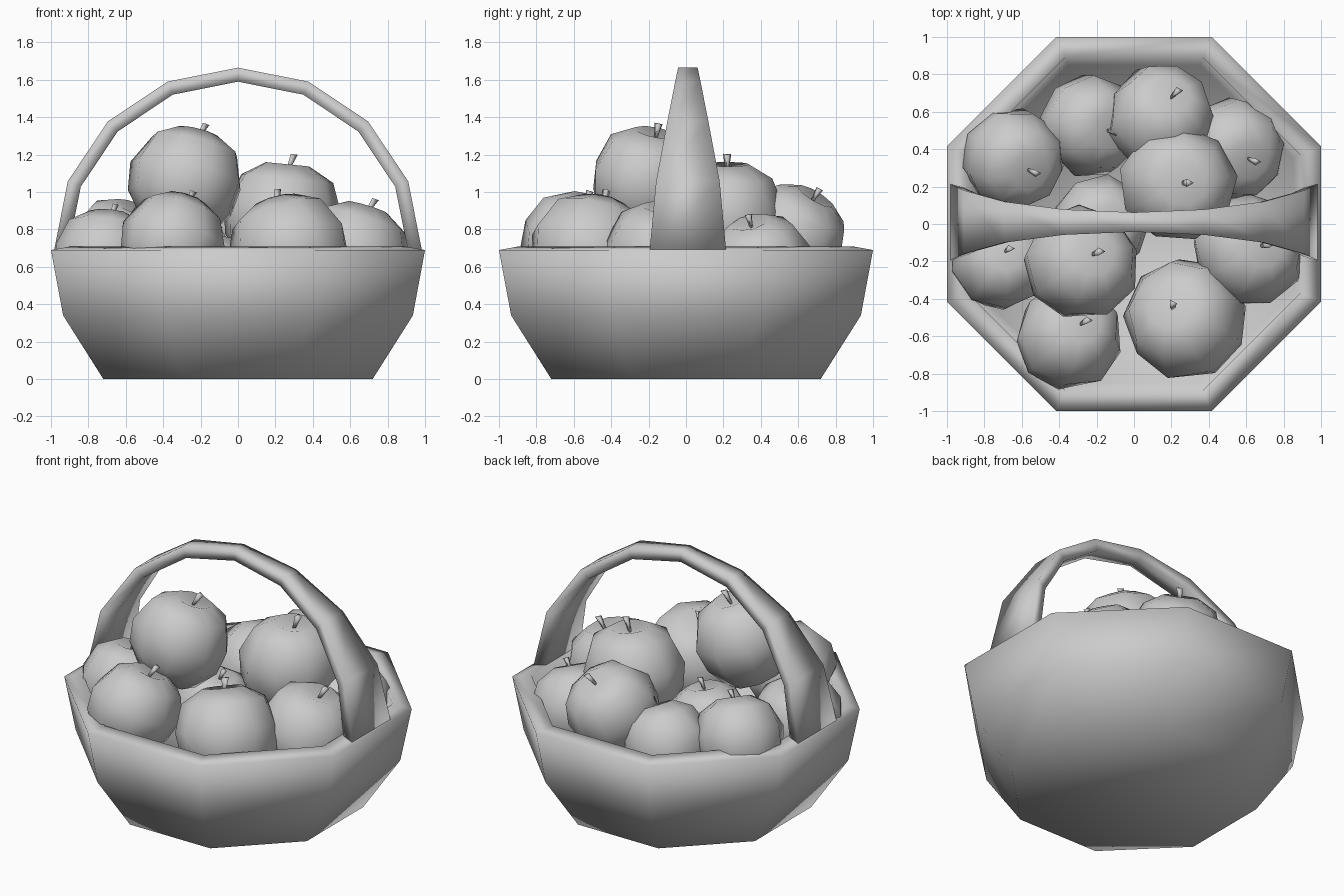
import bpy, bmesh, math, random
from mathutils import Vector

if "Cube" in bpy.data.objects:
    bpy.data.objects.remove(bpy.data.objects["Cube"])

random.seed(4)
grey = bpy.data.materials.new("plain grey")
grey.diffuse_color = (0.6, 0.6, 0.6, 1)
grey.use_nodes = True
grey.node_tree.nodes["Principled BSDF"].inputs["Base Color"].default_value = grey.diffuse_color


def finish(bm, name):
    bmesh.ops.recalc_face_normals(bm, faces=bm.faces[:])
    for f in bm.faces:
        f.smooth = True
    me = bpy.data.meshes.new(name)
    bm.to_mesh(me)
    bm.free()
    me.materials.append(grey)
    ob = bpy.data.objects.new(name, me)
    bpy.context.collection.objects.link(ob)
    return ob


def bridge(bm, rings):
    for a, b in zip(rings, rings[1:]):
        n = len(a)
        for i in range(n):
            j = (i + 1) % n
            bm.faces.new((a[i], a[j], b[j], b[i]))


# Octagonal basket: (distance from centre to flat side, height), outside to inside
bm = bmesh.new()
rings = []
for a, z in [(0.72, 0), (0.935, 0.34), (1.0, 0.69), (0.89, 0.71), (0.85, 0.5)]:
    r = a / math.cos(math.pi / 8)
    rings.append([bm.verts.new((r * math.cos(t), r * math.sin(t), z))
                  for t in [math.pi / 8 + k * math.pi / 4 for k in range(8)]])
bridge(bm, rings)
bm.faces.new(rings[0])
bm.faces.new(rings[-1])
finish(bm, "basket")

# Arched handle, narrow at the top and flared at the feet
bm = bmesh.new()
rings = []
half_widths = [0.205, 0.17, 0.11, 0.068, 0.052]
for k in range(9):
    t = k * math.pi / 8
    w = half_widths[min(k, 8 - k)]
    ring = []
    for rad, y in [(0.985, -w), (0.985, w), (0.91, w * 0.9), (0.91, -w * 0.9)]:
        ring.append(bm.verts.new((rad * math.cos(t), y + 0.01, 0.68 + rad * math.sin(t))))
    rings.append(ring)
bridge(bm, rings)
bm.faces.new(rings[0])
bm.faces.new(rings[-1])
finish(bm, "handle")

# Fruit body outline (radius, height), from the crown to the base
OUTLINE = [(0.38, 0.92), (0.78, 0.68), (1.0, 0.15), (0.92, -0.35), (0.6, -0.8)]


def fruit(name, x, y, z, r, lean_x, lean_y):
    axis = Vector((lean_x, lean_y, 1)).normalized()
    rot = Vector((0, 0, 1)).rotation_difference(axis).to_matrix()
    spin = random.uniform(0, 1)
    centre = Vector((x, y, z))

    def place(p):
        return centre + rot @ (Vector(p) * r)

    # Lumpy rounded body with a dimple
    bm = bmesh.new()
    rings = []
    for rad, h in OUTLINE:
        ring = []
        for k in range(9):
            t = spin + k * math.tau / 9
            q = rad * random.uniform(0.97, 1.05)
            ring.append(bm.verts.new(place((q * math.cos(t), q * math.sin(t), h))))
        rings.append(ring)
    bridge(bm, rings)
    for ring, h in ((rings[0], 0.8), (rings[-1], -0.88)):
        tip = bm.verts.new(place((0, 0, h)))
        for i in range(9):
            bm.faces.new((ring[i], ring[(i + 1) % 9], tip))
    finish(bm, name)

    # Small three-sided stem, wider at its end
    bm = bmesh.new()
    rings = []
    for rad, h, off in ((0.03, 0.78, 0), (0.08, 1.1, 0.08)):
        rings.append([bm.verts.new(place((off + rad * math.cos(t), rad * math.sin(t), h)))
                      for t in (0, math.tau / 3, 2 * math.tau / 3)])
    bridge(bm, rings)
    bm.faces.new(rings[0])
    bm.faces.new(rings[-1])
    finish(bm, name + "_stem")


# Fruit pile: name, centre, radius, lean of the stem
fruit("top_fruit", -0.28, -0.21, 1.05, 0.305, 0.25, 0.2)
fruit("upper_right_fruit", 0.235, 0.22, 0.86, 0.315, 0.1, 0.0)
fruit("front_left_fruit", -0.35, -0.60, 0.72, 0.285, 0.3, 0.3)
fruit("front_right_fruit", 0.28, -0.51, 0.67, 0.325, -0.3, 0.25)
fruit("right_fruit", 0.61, -0.14, 0.65, 0.305, 0.3, 0.1)
fruit("back_right_fruit", 0.53, 0.40, 0.61, 0.275, 0.4, -0.25)
fruit("back_fruit", 0.14, 0.56, 0.76, 0.285, 0.3, 0.6)
fruit("back_middle_fruit", -0.24, 0.53, 0.61, 0.275, 0.5, -0.15)
fruit("back_left_fruit", -0.645, 0.35, 0.69, 0.275, 0.4, -0.3)
fruit("left_fruit", -0.71, -0.19, 0.64, 0.275, 0.1, 0.2)
fruit("centre_fruit", -0.18, 0.0, 0.54, 0.26, 0.2, 0.0)
